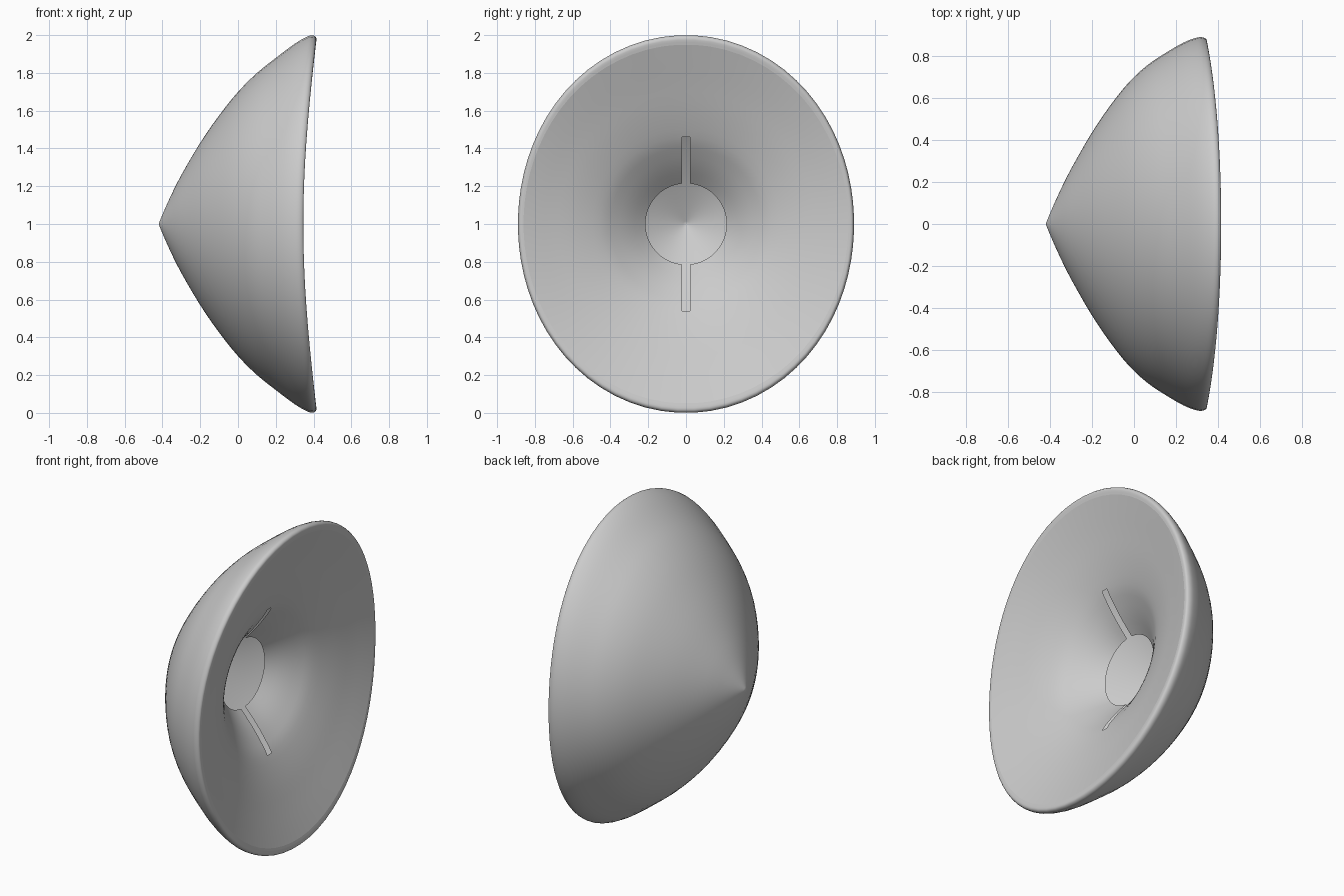
import bpy, bmesh, math
from mathutils import Vector

if "Cube" in bpy.data.objects:
    bpy.data.objects.remove(bpy.data.objects["Cube"])

N = 72            # sides around the axis
SLOT_END = 0.46   # outer radius of the two slots
SLOT_HALF = 0.02  # half width of the slots


def refine(profile, steps=3):
    """Catmull-Rom subdivision of an (x, radius) profile."""
    out = []
    for i in range(len(profile) - 1):
        a, b = Vector(profile[i]), Vector(profile[i + 1])
        p = Vector(profile[i - 1]) if i else a * 2 - b
        n = Vector(profile[i + 2]) if i + 2 < len(profile) else b * 2 - a
        for k in range(steps):
            t = k / steps
            out.append(0.5 * (2 * a + (b - p) * t + (2 * p - 5 * a + 4 * b - n) * t * t
                              + (3 * a - p - 3 * b + n) * t ** 3))
    return out + [Vector(profile[-1])]


def place(x, r, angle):
    """The dish gets narrower and shallower sideways towards the rim."""
    squeeze = r ** 3 * math.sin(angle) ** 2
    k = 1 - 0.11 * r ** 3 * math.sin(angle) ** 2
    return Vector((x - 0.075 * squeeze, r * k * math.sin(angle),
                   1 + r * k * math.cos(angle)))


def lathe(name, profile, slots=False):
    bm = bmesh.new()
    rows = []
    for x, r in profile:
        row = []
        for j in range(N):
            v = place(x, max(r, 0), (j + 0.5) * math.tau / N)
            # straighten the columns beside the slots
            if slots and r < SLOT_END + 0.001 and j in (0, N - 1, N // 2, N // 2 - 1):
                v.y = math.copysign(SLOT_HALF, v.y)
            row.append(bm.verts.new(v))
        rows.append(row)
    for i in range(len(rows) - 1):
        for j in range(N):
            if slots and j in (N - 1, N // 2 - 1) and profile[i + 1][1] < SLOT_END + 0.001:
                continue
            k = (j + 1) % N
            bm.faces.new((rows[i][j], rows[i][k], rows[i + 1][k], rows[i + 1][j]))
    bmesh.ops.remove_doubles(bm, verts=bm.verts, dist=1e-5)
    if slots:
        bmesh.ops.reverse_faces(bm, faces=bm.faces)
    for f in bm.faces:
        if f.calc_center_median().x < -9:
            f.normal_flip()
    bm.normal_update()
    # outer faces look to -x, inner faces to +x
    facing = sum(f.normal.x * f.calc_area() for f in bm.faces)
    if (facing > 0) != slots:
        bmesh.ops.reverse_faces(bm, faces=bm.faces)
    mesh = bpy.data.meshes.new(name)
    bm.to_mesh(mesh)
    bm.free()
    obj = bpy.data.objects.new(name, mesh)
    bpy.context.collection.objects.link(obj)
    bpy.ops.object.select_all(action='DESELECT')
    obj.select_set(True)
    bpy.context.view_layer.objects.active = obj
    bpy.ops.object.shade_smooth_by_angle(angle=math.radians(40))
    return obj


# pointed outer shell with its rolled lip
outer = [(-0.42, 0), (-0.40, 0.05), (-0.36, 0.14), (-0.30, 0.26), (-0.20, 0.43),
         (-0.10, 0.575), (0, 0.70), (0.10, 0.80), (0.20, 0.88), (0.30, 0.955),
         (0.36, 0.99), (0.395, 1.0), (0.415, 0.985), (0.41, 0.95)]
lathe("outer_shell", refine(outer))

# inner bowl with a round centre hole and two slots
inner = [(0.035, 0.215), (0.11, 0.30), (0.17, 0.38), (0.22, 0.46), (0.28, 0.60),
         (0.335, 0.75), (0.38, 0.87), (0.41, 0.95)]
lathe("inner_bowl", refine(inner), slots=True)
